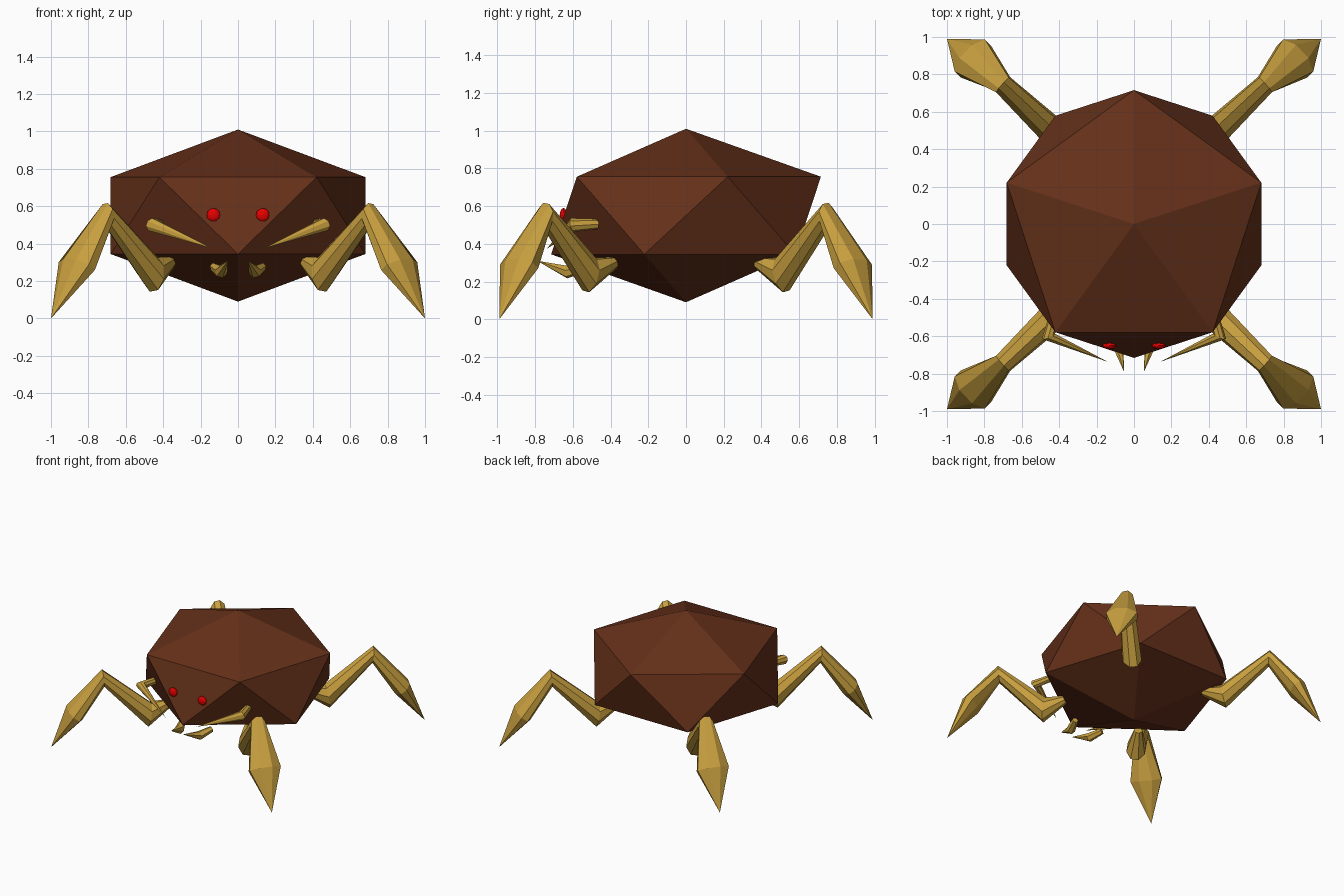
import bpy, bmesh, math
from mathutils import Vector, Matrix

if "Cube" in bpy.data.objects:
    bpy.data.objects.remove(bpy.data.objects["Cube"])


def material(name, rgb):
    m = bpy.data.materials.new(name)
    m.diffuse_color = (*rgb, 1)
    m.use_nodes = True
    m.node_tree.nodes["Principled BSDF"].inputs["Base Color"].default_value = m.diffuse_color
    return m


BROWN = material("shell_brown", (0.13, 0.03, 0.01))
GOLD = material("limb_gold", (0.58, 0.35, 0.05))
RED = material("eye_red", (0.8, 0.0, 0.0))


def finish(bm, name, mat):
    bmesh.ops.recalc_face_normals(bm, faces=bm.faces)
    me = bpy.data.meshes.new(name)
    bm.to_mesh(me)
    bm.free()
    me.materials.append(mat)
    ob = bpy.data.objects.new(name, me)
    bpy.context.collection.objects.link(ob)
    return ob


def ico(name, mat, loc, scale, subdiv, turn=0):
    bm = bmesh.new()
    m = (Matrix.Translation(loc) @ Matrix.Diagonal((*scale, 1))
         @ Matrix.Rotation(turn, 4, 'Z'))
    bmesh.ops.create_icosphere(bm, subdivisions=subdiv, radius=1, matrix=m)
    return finish(bm, name, mat)


def limb(name, path, sx, sy, sides=8):
    """Faceted bent limb: path of (point, half width, half depth), ending in a spike."""
    bm = bmesh.new()
    pts = [Vector((p[0] * sx, p[1] * sy, p[2])) for p, _, _ in path]
    # sideways axis is perpendicular to the plane the limb bends in
    bend = (pts[1] - pts[0]).normalized().cross((pts[2] - pts[1]).normalized()).normalized()
    rings = []
    for i, (_, w, d) in enumerate(path[:-1]):
        t = (pts[i + 1] - pts[i]).normalized()
        if i:
            t += (pts[i] - pts[i - 1]).normalized()
        t.normalize()
        side = (bend - t * bend.dot(t)).normalized()
        other = t.cross(side)
        ring = []
        for k in range(sides):
            a = 2 * math.pi * (k + 0.5) / sides
            c = 1 / math.cos(math.pi / sides)
            ring.append(bm.verts.new(pts[i] + side * w * c * math.cos(a)
                                     + other * d * c * math.sin(a)))
        rings.append(ring)
    bm.faces.new(rings[0])
    for r0, r1 in zip(rings, rings[1:]):
        for k in range(sides):
            j = (k + 1) % sides
            bm.faces.new((r0[k], r0[j], r1[j], r1[k]))
    tip = bm.verts.new(pts[-1])
    for k in range(sides):
        bm.faces.new((rings[-1][k], rings[-1][(k + 1) % sides], tip))
    return finish(bm, name, GOLD)


# Body: squashed icosahedron with a lower corner facing forward
ico("body", BROWN, (0, 0, 0.55), (0.8, 0.8, 0.46), 1, math.pi / 2)

LEG = [((0.36, 0.38, 0.30), 0.03, 0.03),
       ((0.45, 0.51, 0.235), 0.07, 0.09),
       ((0.70, 0.745, 0.553), 0.052, 0.062),
       ((0.862, 0.885, 0.28), 0.118, 0.065),
       ((1.0, 0.99, 0.0), 0, 0)]
FEELER = [((0.42, 0.47, 0.505), 0.025, 0.025),
          ((0.458, 0.60, 0.50), 0.035, 0.035),
          ((0.14, 0.737, 0.375), 0, 0)]
FANG = [((0.13, 0.53, 0.275), 0.02, 0.02),
        ((0.09, 0.63, 0.25), 0.03, 0.03),
        ((0.053, 0.79, 0.31), 0, 0)]

for side, sx in (("left", -1), ("right", 1)):
    # Legs, front and back
    limb("front_leg_" + side, LEG, sx, -1)
    limb("back_leg_" + side, LEG, sx, 1)
    # Feelers and fangs beside the face
    limb("feeler_" + side, FEELER, sx, -1)
    limb("fang_" + side, FANG, sx, -1, 6)
    # Eyes, flattened against the face
    ico("eye_" + side, RED, (sx * 0.132, -0.65, 0.553), (0.037, 0.02, 0.037), 2)
